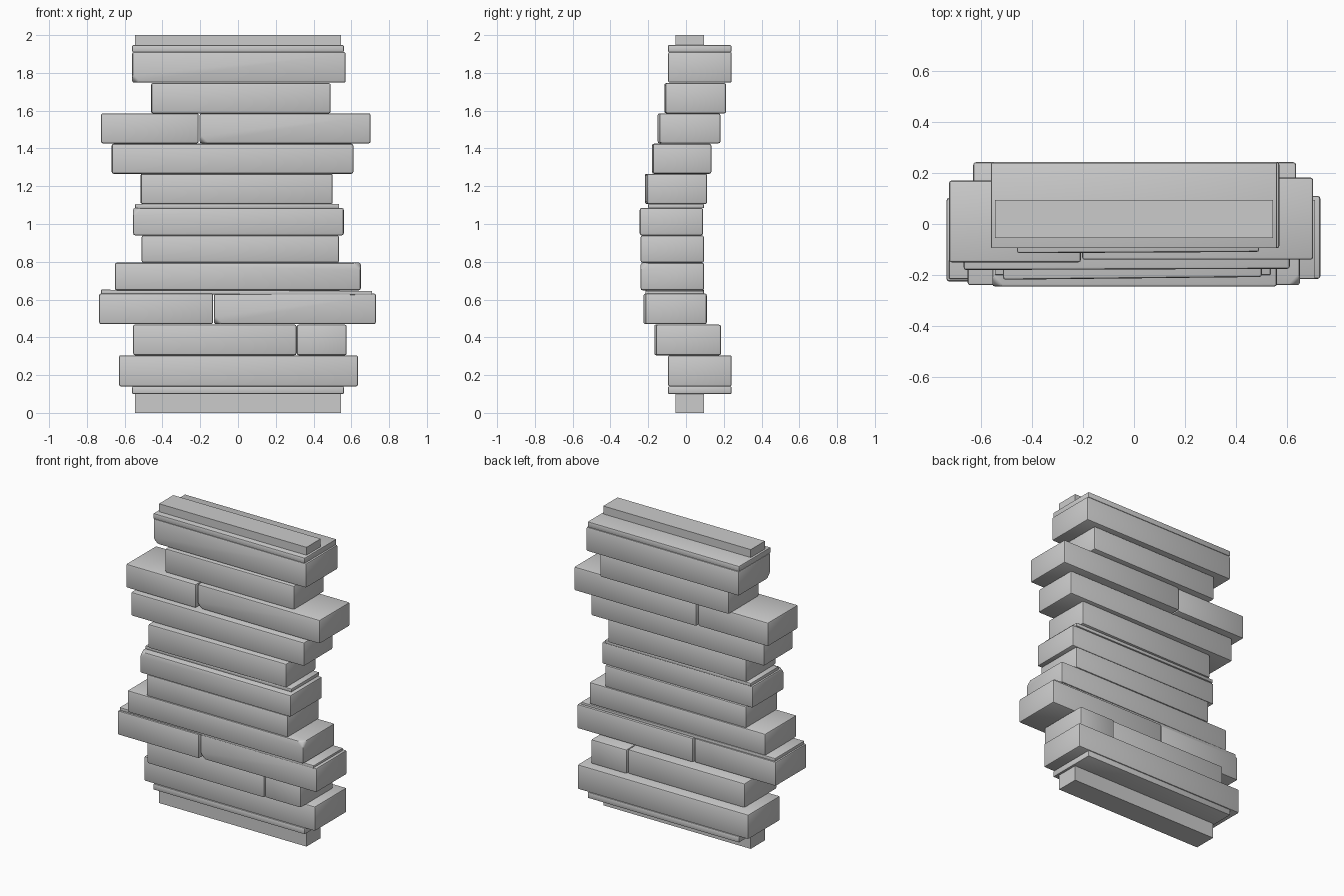
import bpy, bmesh
from math import radians
from mathutils import Matrix, Vector

if "Cube" in bpy.data.objects:
    bpy.data.objects.remove(bpy.data.objects["Cube"])


def block(name, x, y, z, bevel=0.01, yaw=0.0, pitch=0.0, chips=()):
    """Worn stone block from x/y/z ranges; chips = corner signs to knock off."""
    size = Vector((x[1] - x[0], y[1] - y[0], z[1] - z[0]))
    mid = Vector((x[0] + x[1], y[0] + y[1], z[0] + z[1])) / 2
    bm = bmesh.new()
    bmesh.ops.create_cube(bm, size=1)
    corners = [v for v in bm.verts
               if tuple(1 if c > 0 else -1 for c in v.co) in chips]
    bmesh.ops.scale(bm, vec=size, verts=bm.verts)
    if corners:
        bmesh.ops.bevel(bm, geom=corners, offset=0.035, segments=1,
                        affect='VERTICES', profile=0.5)
    if bevel:
        bmesh.ops.bevel(bm, geom=list(bm.edges), offset=bevel, segments=2,
                        affect='EDGES', profile=0.5, clamp_overlap=True)
    bm.transform(Matrix.Translation(mid) @ Matrix.Rotation(radians(yaw), 4, 'Z')
                 @ Matrix.Rotation(radians(pitch), 4, 'Y'))
    bmesh.ops.recalc_face_normals(bm, faces=bm.faces)
    me = bpy.data.meshes.new(name)
    bm.to_mesh(me)
    bm.free()
    ob = bpy.data.objects.new(name, me)
    bpy.context.collection.objects.link(ob)
    bpy.context.view_layer.objects.active = ob
    ob.select_set(True)


# plain footing and cap, with thin slabs against them
block("footing", (-.545, .545), (-.055, .095), (0, .105), bevel=0)
block("cap", (-.545, .545), (-.055, .095), (1.94, 2.0), bevel=0)
block("bottom_slab", (-.56, .56), (-.095, .24), (.1, .14), .005)
block("top_slab", (-.56, .56), (-.095, .24), (1.91, 1.947), .005)

# thin slabs between courses
block("lower_slab", (-.725, .71), (-.215, .095), (.627, .649), .004, pitch=.25)
block("middle_slab", (-.545, .535), (-.2, .095), (1.084, 1.106), .004)

# stone courses from bottom to top
block("course_01", (-.63, .635), (-.095, .242), (.14, .305))
block("course_02_left", (-.555, .309), (-.168, .175), (.305, .468))
block("course_02_right", (.311, .575), (-.16, .185), (.305, .467))
block("course_03_left", (-.735, -.132), (-.225, .102), (.47, .632))
block("course_03_right", (-.127, .73), (-.215, .11), (.47, .632), chips=[(-1, -1, -1)])
block("course_04", (-.652, .65), (-.24, .095), (.649, .795), chips=[(1, -1, 1)])
block("course_05", (-.51, .535), (-.24, .095), (.795, .94))
block("course_06", (-.555, .56), (-.245, .09), (.94, 1.085), chips=[(-1, -1, 1)])
block("course_07", (-.515, .5), (-.213, .107), (1.106, 1.266), yaw=.6)
block("course_08", (-.668, .61), (-.178, .132), (1.266, 1.425), yaw=.2)
block("course_09_left", (-.725, -.208), (-.15, .17), (1.427, 1.586))
block("course_09_right", (-.203, .702), (-.14, .182), (1.427, 1.586), chips=[(-1, -1, -1)])
block("course_10", (-.46, .49), (-.112, .21), (1.586, 1.746), yaw=.3)
block("course_11", (-.56, .57), (-.095, .242), (1.748, 1.911), chips=[(-1, -1, -1)])

bpy.ops.object.shade_smooth_by_angle(angle=radians(35))
